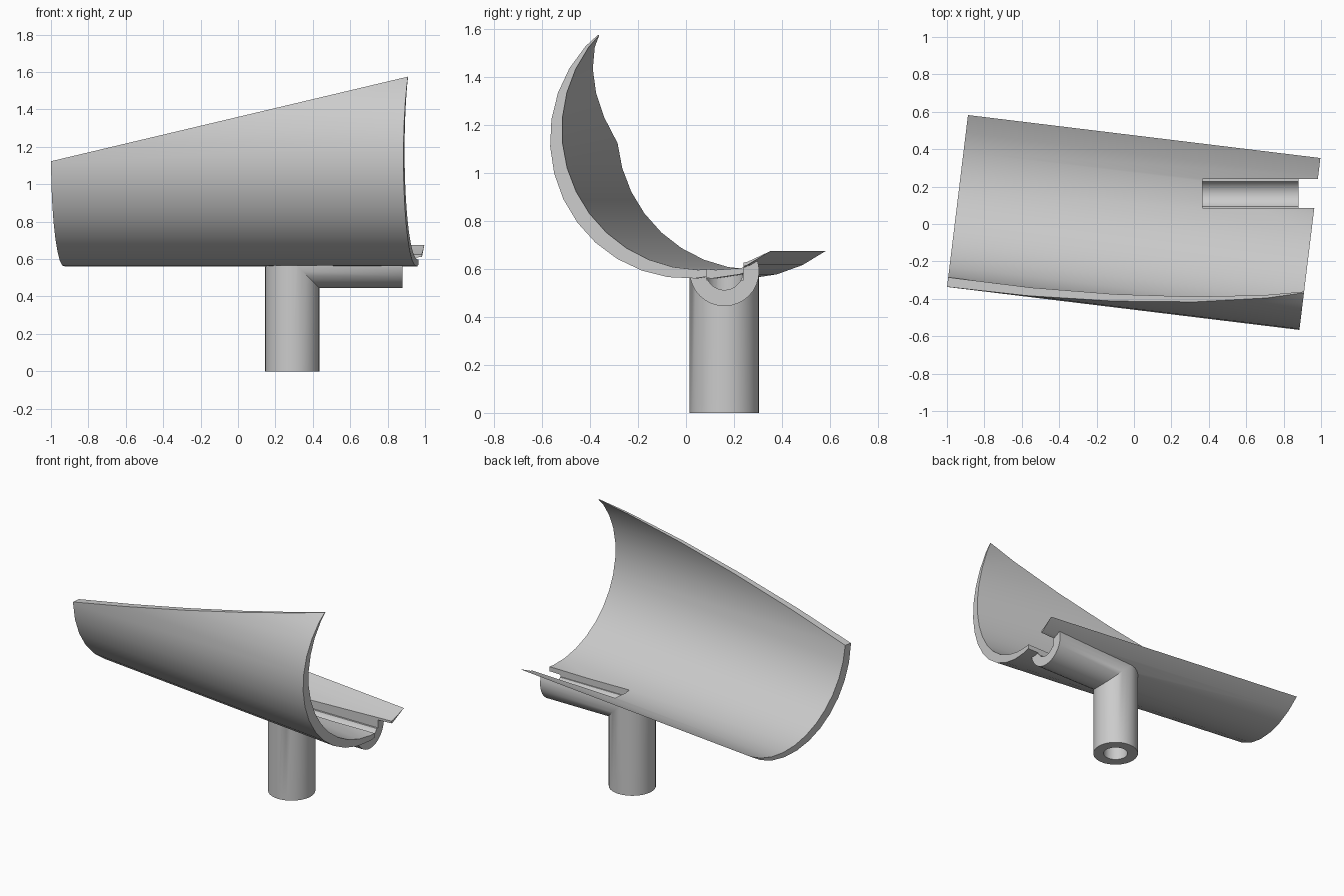
import bpy, bmesh
from math import sin, cos, pi, radians, hypot, atan2
from mathutils import Matrix, Vector

if "Cube" in bpy.data.objects:
    bpy.data.objects.remove(bpy.data.objects["Cube"], do_unlink=True)

grey = bpy.data.materials.new("light grey")
grey.use_nodes = True
grey.diffuse_color = (0.6, 0.6, 0.6, 1)
grey.node_tree.nodes["Principled BSDF"].inputs["Base Color"].default_value = (0.6, 0.6, 0.6, 1)

R, OFFSET = 0.58, 0.067          # trough radius, crescent thickness
LOW_TIP = radians(306.7)         # angle of the rear lip
PLACE = Matrix.Translation((0.0125, 0.1235, 1.14)) @ Matrix.Rotation(radians(-6.95), 4, 'Z')


def loft(name, rings):
    """Closed solid through a list of rings with equal point counts."""
    bm = bmesh.new()
    loops = [[bm.verts.new(p) for p in ring] for ring in rings]
    for a, b in zip(loops, loops[1:]):
        for i in range(len(a)):
            j = (i + 1) % len(a)
            bm.faces.new((a[i], a[j], b[j], b[i]))
    bm.faces.new(loops[0])
    bm.faces.new(loops[-1])
    bmesh.ops.recalc_face_normals(bm, faces=bm.faces)
    mesh = bpy.data.meshes.new(name)
    bm.to_mesh(mesh)
    bm.free()
    mesh.materials.append(grey)
    ob = bpy.data.objects.new(name, mesh)
    bpy.context.collection.objects.link(ob)
    return ob


def prism(name, profile, length):
    """Extrude a (side, height) profile along the trough axis."""
    return loft(name, [[PLACE @ Vector((s, v, z)) for v, z in profile]
                       for s in (-length / 2, length / 2)])


def elbow(name, r, bottom, end):
    """Mitred elbow: up from the floor, then along +x."""
    cx, cy, cz = 0.29, 0.16, 0.59
    rings = [[], [], []]
    for i in range(32):
        c, s = r * cos(i * pi / 16), r * sin(i * pi / 16)
        rings[0].append((cx + c, cy + s, bottom))
        rings[1].append((cx + c, cy + s, cz - c))
        rings[2].append((end, cy + s, cz - c))
    return loft(name, rings)


def activate(ob):
    bpy.ops.object.select_all(action='DESELECT')
    ob.select_set(True)
    bpy.context.view_layer.objects.active = ob


def cut(ob, cutter):
    activate(ob)
    mod = ob.modifiers.new("cut", 'BOOLEAN')
    mod.operation, mod.solver, mod.object = 'DIFFERENCE', 'EXACT', cutter
    bpy.ops.object.modifier_apply(modifier=mod.name)


# Trough: crescent section, thick in the middle and sharp at both lips
outer = [(R * cos(LOW_TIP - i * pi / 16), R * sin(LOW_TIP - i * pi / 16)) for i in range(17)]
mid = LOW_TIP - pi / 2
inner_r, span = hypot(R, OFFSET), atan2(R, OFFSET)
inner = []
for i in range(1, 16):
    a = mid - span + 2 * span * i / 16
    inner.append((inner_r * cos(a) - OFFSET * cos(mid), inner_r * sin(a) - OFFSET * sin(mid)))
trough = prism("trough", outer + inner, 1.898)

# Slanted trim along the high lip
bm = bmesh.new()
bm.from_mesh(trough.data)
res = bmesh.ops.bisect_plane(bm, geom=bm.verts[:] + bm.edges[:] + bm.faces[:],
                             plane_co=(0, 0, 1.36), plane_no=(-0.237, 0, 1), clear_outer=True)
rim = [e for e in res["geom_cut"] if isinstance(e, bmesh.types.BMEdge) and e.is_boundary]
bmesh.ops.edgeloop_fill(bm, edges=rim)
bmesh.ops.recalc_face_normals(bm, faces=bm.faces)
bm.to_mesh(trough.data)
bm.free()

# Hollow elbow pipe, trimmed to the underside of the trough
pipe = elbow("elbow_pipe", 0.145, 0, 0.88)
bore = elbow("bore_cutter", 0.0775, -0.1, 1.2)
body = prism("trough_cutter", [(R * cos(LOW_TIP - i * pi / 16), R * sin(LOW_TIP - i * pi / 16))
                               for i in range(32)], 2.4)
slot = loft("slot_cutter", [[(x, 0.085, 0.553), (x, 0.24, 0.553), (x, 0.24, 0.9), (x, 0.085, 0.9)]
                            for x in (0.365, 1.2)])
cut(pipe, body)
cut(pipe, bore)
cut(pipe, slot)
cut(trough, slot)

for cutter in (bore, body, slot):
    bpy.data.objects.remove(cutter, do_unlink=True)
for ob in (trough, pipe):
    activate(ob)
    bpy.ops.object.shade_smooth_by_angle(angle=radians(30))
